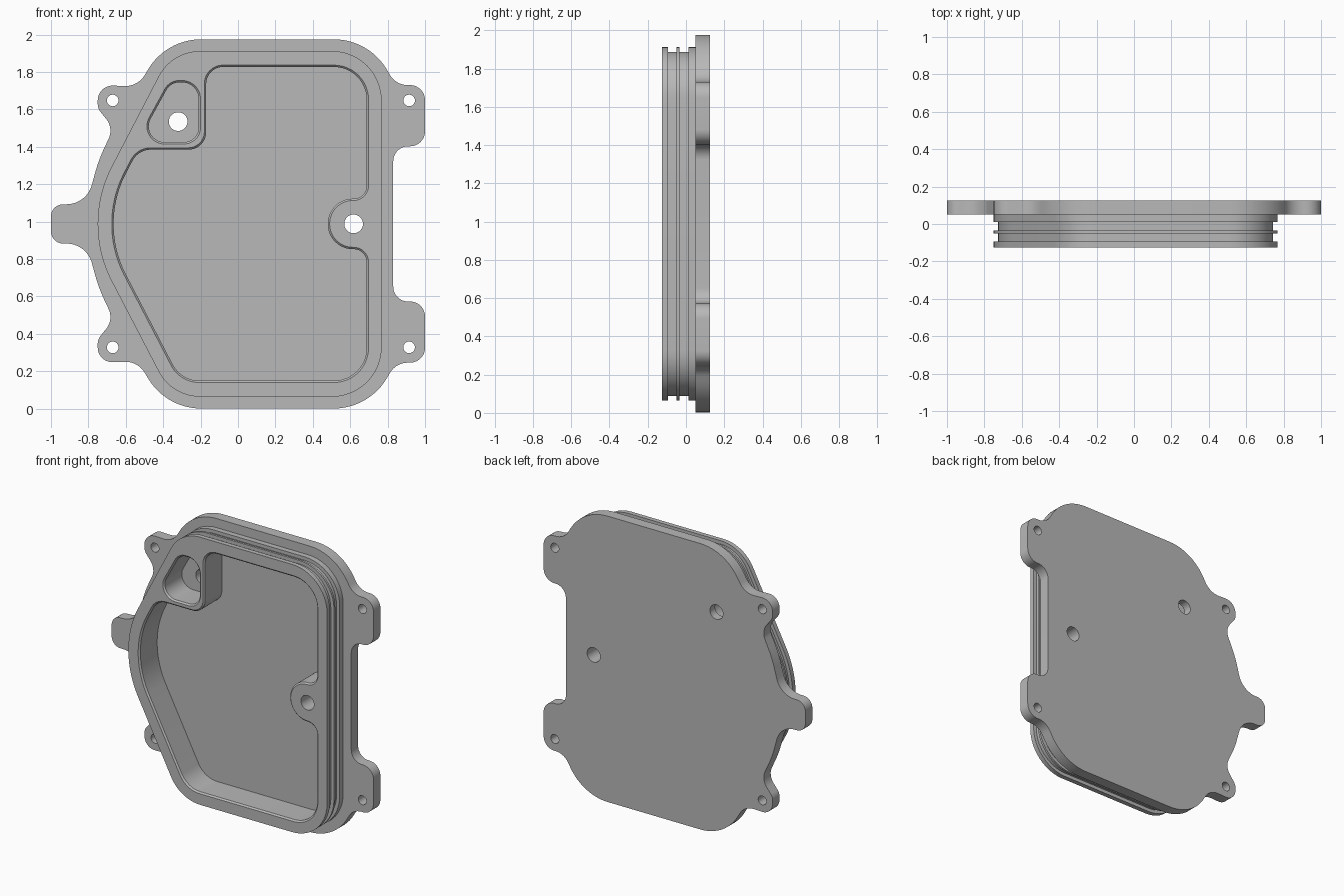
import bpy, bmesh, math
from mathutils import Vector, Matrix

if "Cube" in bpy.data.objects:
    bpy.data.objects.remove(bpy.data.objects["Cube"], do_unlink=True)

MID = 0.988                                  # height of the symmetry line
FRONT, SEAT, FLOOR, BACK = -0.125, 0.05, 0.068, 0.125

metal = bpy.data.materials.new("grey metal")
metal.use_nodes = True
metal.diffuse_color = (0.48, 0.48, 0.48, 1)
metal.node_tree.nodes["Principled BSDF"].inputs["Base Color"].default_value = (0.48, 0.48, 0.48, 1)


def mirrored(half):
    """Complete an upper half outline (x, height above middle, radius)."""
    upper = [(x, MID + z, r) for x, z, r in half]
    lower = [(x, MID - z, r) for x, z, r in reversed(half)]
    return upper + lower


def rounded(corners, inset=0.0, steps=12):
    """Counter-clockwise outline with filleted corners, moved inward by inset."""
    pts = [Vector(c[:2]) for c in corners]
    n = len(pts)
    moved, turns, dirs = [], [], []
    for i, p in enumerate(pts):
        a = (p - pts[i - 1]).normalized()
        b = (pts[(i + 1) % n] - p).normalized()
        na, nb = Vector((-a.y, a.x)), Vector((-b.y, b.x))
        moved.append(p + inset * (na + nb) / (1 + na.dot(nb)))
        turns.append(math.atan2(a.x * b.y - a.y * b.x, a.dot(b)))
        dirs.append((a, na))
    out = []
    for p, turn, (a, na), c in zip(moved, turns, dirs, corners):
        side = math.copysign(1, turn)
        r = max(c[2] - side * inset, 0.002)
        start = p - a * r * math.tan(abs(turn) / 2)
        centre = start + na * r * side
        for k in range(steps + 1):
            out.append(centre + Matrix.Rotation(turn * k / steps, 2) @ (start - centre))
    return out


def circle(x, z, r, count=32):
    return [Vector((x + r * math.cos(math.tau * k / count),
                    z + r * math.sin(math.tau * k / count))) for k in range(count)]


def loft(name, sections):
    """Closed solid through (outline, y) sections."""
    bm = bmesh.new()
    rings = [[bm.verts.new((p.x, y, p.y)) for p in outline] for outline, y in sections]
    for lo, hi in zip(rings, rings[1:]):
        for i in range(len(lo)):
            bm.faces.new((lo[i - 1], lo[i], hi[i], hi[i - 1]))
    bm.faces.new(rings[0])
    bm.faces.new(rings[-1])
    bmesh.ops.recalc_face_normals(bm, faces=bm.faces)
    mesh = bpy.data.meshes.new(name)
    bm.to_mesh(mesh)
    bm.free()
    mesh.materials.append(metal)
    obj = bpy.data.objects.new(name, mesh)
    bpy.context.collection.objects.link(obj)
    return obj


def activate(obj):
    bpy.ops.object.select_all(action='DESELECT')
    obj.select_set(True)
    bpy.context.view_layer.objects.active = obj


def cut(obj, cutters):
    activate(obj)
    for cutter in cutters:
        mod = obj.modifiers.new("cut", 'BOOLEAN')
        mod.operation, mod.solver, mod.object = 'DIFFERENCE', 'EXACT', cutter
        bpy.ops.object.modifier_apply(modifier=mod.name)


# Flange plate with its mounting ears
flange_half = [
    (0.83, 0.415, 0.08), (1.0, 0.415, 0.08), (1.0, 0.742, 0.08), (0.845, 0.742, 0.11),
    (0.70, 0.987, 0.33), (-0.385, 0.987, 0.33), (-0.535, 0.735, 0.12),
    (-0.75, 0.742, 0.079), (-0.75, 0.617, 0.07), (-0.665, 0.512, 0.10),
    (-0.745, 0.342, 0.8), (-0.81, 0.105, 0.14), (-1.0, 0.105, 0.065)]
flange_shape = rounded(mirrored(flange_half))
flange = loft("flange_plate", [(flange_shape, SEAT), (flange_shape, BACK)])

# Plug body with seal grooves around its rim
plug_corners = mirrored([(0.768, 0.924, 0.265), (-0.354, 0.924, 0.25), (-0.75, 0.163, 0.66)])
full, groove = rounded(plug_corners), rounded(plug_corners, 0.024)
plug_sections = []
for start, end in ((FRONT, -0.093), (-0.05, -0.035), (0.012, SEAT)):
    if plug_sections:
        plug_sections.append((groove, start))
    plug_sections += [(full, start), (full, end)]
    if end < SEAT:
        plug_sections.append((groove, end))
plug = loft("grooved_plug", plug_sections)

# Cavity cutters: main recess around the boss, and the small pocket
recess = [
    (0.698, 0.14, 0.185), (0.698, 0.863, 0.08), (0.49, 0.863, 0.124), (0.49, 1.113, 0.124),
    (0.698, 1.113, 0.08), (0.698, 1.837, 0.185), (-0.18, 1.837, 0.10), (-0.18, 1.395, 0.085),
    (-0.539, 1.395, 0.12), (-0.675, 1.134, 0.59), (-0.675, 0.842, 0.59), (-0.31, 0.14, 0.17)]
pocket = [(-0.2, 1.415, 0.09), (-0.2, 1.755, 0.10), (-0.366, 1.755, 0.09), (-0.553, 1.415, 0.095)]
CHAMFER = 0.01


def cavity(name, corners):
    outer, inner = rounded(corners, -CHAMFER), rounded(corners, CHAMFER)
    return loft(name, [(outer, FRONT - CHAMFER), (inner, FRONT + CHAMFER), (inner, FLOOR)])


cavities = [cavity("recess_cutter", recess), cavity("pocket_cutter", pocket)]


def drill(name, x, z, r):
    ring = circle(x, z, r)
    return loft(name, [(ring, -0.2), (ring, 0.2)])


# Through holes in the boss and pocket, and screw holes in the ears
through = [drill("boss_hole_cutter", 0.618, MID, 0.05), drill("pocket_hole_cutter", -0.32, 1.535, 0.05)]
screws = [drill("ear_hole_cutter", x, MID + s * 0.66, 0.031) for x in (-0.67, 0.915) for s in (-1, 1)]

cut(flange, cavities + through + screws)
cut(plug, cavities + through)
for cutter in cavities + through + screws:
    bpy.data.objects.remove(cutter, do_unlink=True)

for part in (flange, plug):
    activate(part)
    bpy.ops.object.shade_smooth_by_angle(angle=math.radians(30))
